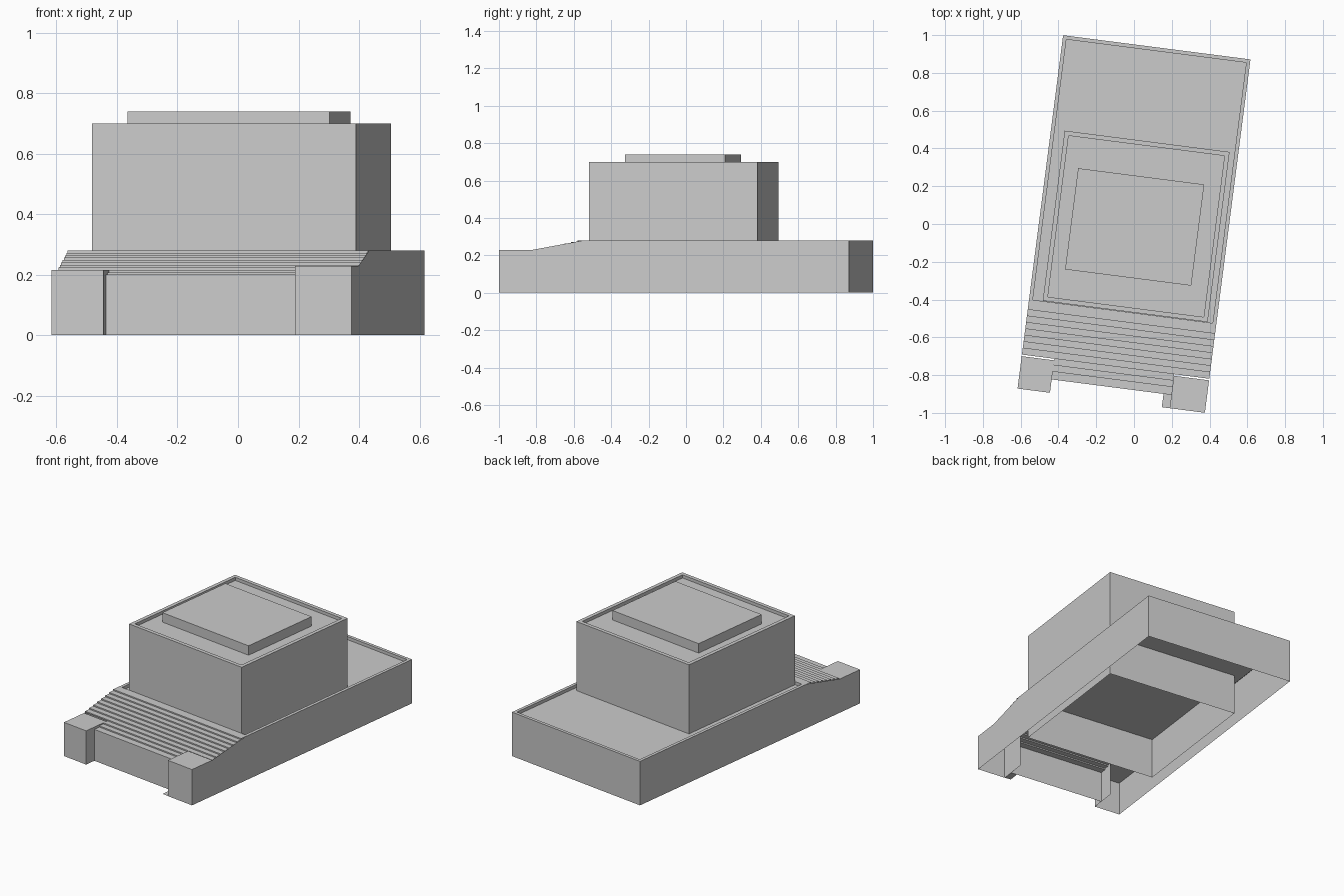
import bpy, bmesh, math
from mathutils import Vector

if "Cube" in bpy.data.objects:
    bpy.data.objects.remove(bpy.data.objects["Cube"], do_unlink=True)

TURN = -math.radians(7.35)      # whole building is turned on its site
HALF_W, FRONT, BACK = 0.5, -0.943, 0.943
DECK_Z, DECK_FRONT = 0.28, -0.487
POST_BACK = -0.77

grey = bpy.data.materials.new("plain_grey")
grey.use_nodes = True
grey.diffuse_color = (0.6, 0.6, 0.6, 1)
grey.node_tree.nodes["Principled BSDF"].inputs["Base Color"].default_value = (0.6, 0.6, 0.6, 1)


def finish(name, bm):
    mesh = bpy.data.meshes.new(name)
    bm.to_mesh(mesh)
    bm.free()
    mesh.materials.append(grey)
    obj = bpy.data.objects.new(name, mesh)
    obj.rotation_euler.z = TURN
    bpy.context.collection.objects.link(obj)


def shell(name, x, y, z, open_sides=(), rim=0, drop=0.02):
    """Box without a bottom; optional raised rim round a sunken top."""
    bm = bmesh.new()
    bmesh.ops.create_cube(bm, size=1)
    for v in bm.verts:
        v.co = Vector([(r[0] + r[1]) / 2 + c * (r[1] - r[0])
                       for r, c in zip((x, y, z), v.co)])
    bm.normal_update()
    gone_dirs = [Vector((0, 0, -1))] + [Vector(d) for d in open_sides]
    gone = [f for f in bm.faces if any(f.normal.dot(d) > 0.9 for d in gone_dirs)]
    top = next(f for f in bm.faces if f.normal.z > 0.9)
    if rim:
        bmesh.ops.inset_region(bm, faces=[top], thickness=rim, use_even_offset=True)
        sunk = bmesh.ops.extrude_discrete_faces(bm, faces=[top])["faces"][0]
        bmesh.ops.translate(bm, verts=sunk.verts[:], vec=(0, 0, -drop))
    bmesh.ops.delete(bm, geom=gone, context='FACES')
    finish(name, bm)


def strip(name, x0, x1, profile):
    """Sweep an open (y, z) profile across the width."""
    bm = bmesh.new()
    rows = [[bm.verts.new((x, y, z)) for x in (x0, x1)] for y, z in profile]
    for a, b in zip(rows, rows[1:]):
        bm.faces.new((a[0], a[1], b[1], b[0]))
    finish(name, bm)


def side_panel(name, x, outline):
    bm = bmesh.new()
    pts = outline if x > 0 else outline[::-1]
    bm.faces.new([bm.verts.new((x, y, z)) for y, z in pts])
    finish(name, bm)


# Podium with a low rim, open below and toward the stairs
shell("podium", (-HALF_W, HALF_W), (DECK_FRONT, BACK), (0, DECK_Z),
      open_sides=[(0, -1, 0)], rim=0.02)

# Main block with parapet, and the roof box
shell("main_block", (-0.427, 0.453), (-0.465, 0.443), (0, 0.70), rim=0.024)
shell("roof_box", (-0.331, 0.342), (-0.285, 0.255), (0.68, 0.74))

# Stair posts and the sloping side walls behind them
for side, inner, outer, height in (("right", -0.327, -HALF_W, 0.215),
                                   ("left", 0.312, HALF_W, 0.228)):
    shell(side + "_stair_post", sorted((inner, outer)), (FRONT, POST_BACK),
          (0, height), open_sides=[(0, 1, 0)])
    side_panel(side + "_stair_wall", outer,
               [(POST_BACK, 0), (DECK_FRONT, 0), (DECK_FRONT, DECK_Z), (POST_BACK, height)])

# Stairs: narrow between the posts, full width behind them
STEPS, FOOT_Y, FOOT_Z = 10, -0.83, 0.20
run, rise = (DECK_FRONT - FOOT_Y) / STEPS, (DECK_Z - FOOT_Z) / STEPS


def flight(first, last):
    pts = []
    for i in range(first, last):
        y, z = FOOT_Y + i * run, FOOT_Z + i * rise
        pts += [(y, z), (y, z + rise), (y + run, z + rise)]
    return pts


strip("front_wall_and_lower_steps", -0.327, 0.312,
      [(-0.872, 0), (-0.872, FOOT_Z)] + flight(0, 2))
strip("upper_steps", -HALF_W, HALF_W, flight(2, STEPS))

# Small ground slab beside the left post
strip("ground_slab", 0.27, 0.312, [(FRONT, 0.001), (-0.872, 0.001)])
